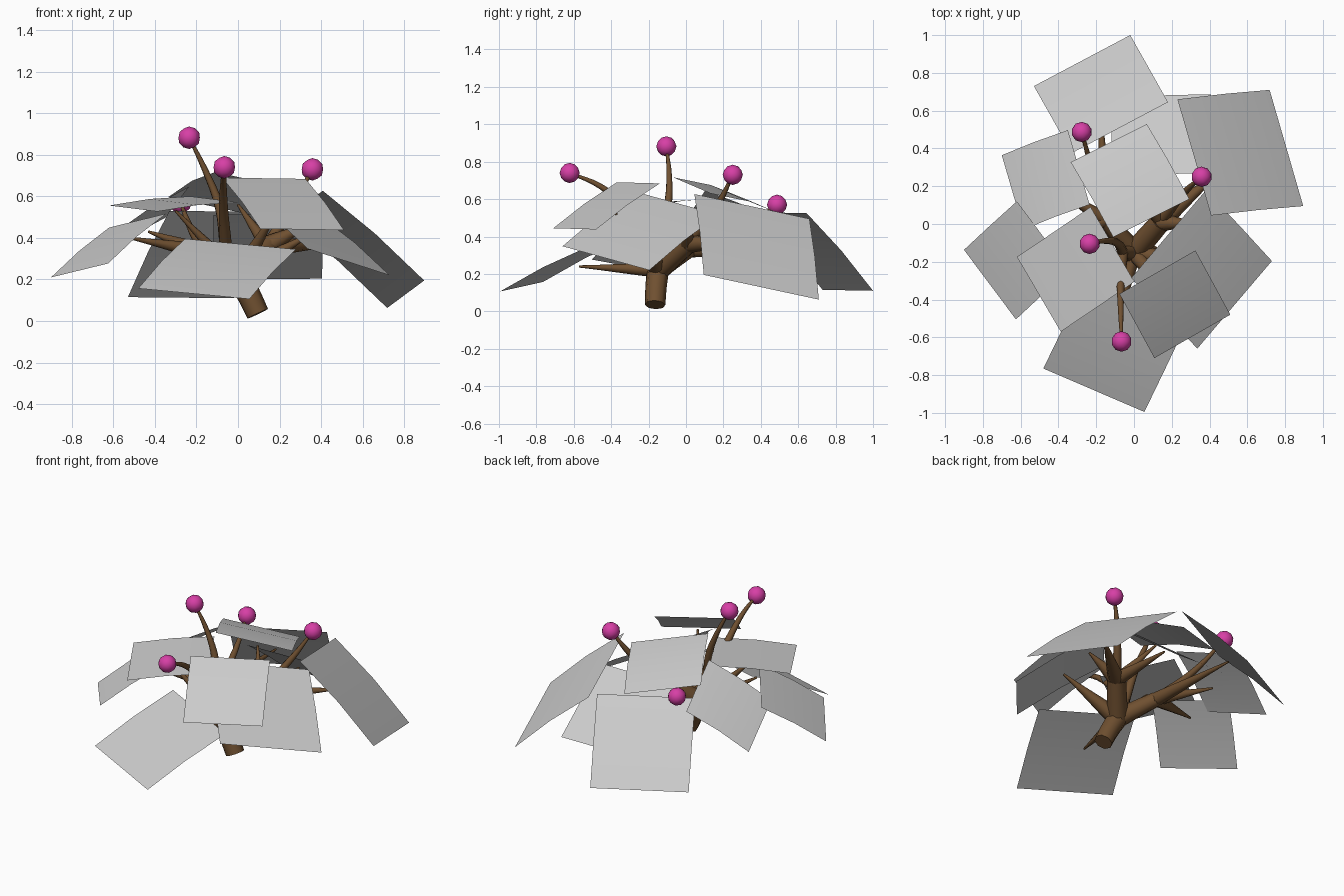
import bpy
from mathutils import Vector

if "Cube" in bpy.data.objects:
    bpy.data.objects.remove(bpy.data.objects["Cube"])


def material(name, rgb):
    m = bpy.data.materials.new(name)
    m.diffuse_color = (*rgb, 1)
    m.use_nodes = True
    m.node_tree.nodes["Principled BSDF"].inputs["Base Color"].default_value = m.diffuse_color
    return m


bark = material("bark", (0.16, 0.08, 0.03))
pink = material("pink", (0.68, 0.05, 0.38))


def leaf(name, corner, side_a, side_b, rise=.02):
    """Square leaf card, gently folded halfway down its slope."""
    p, a, b = Vector(corner), Vector(side_a), Vector(side_b)
    u, v = a - p, b - p
    if abs(v.z) > abs(u.z):
        u, v = v, u
    n = u.cross(v).normalized()
    n *= (1 if n.z > 0 else -1) * rise * u.length
    rows = [p, p + u / 2 + n, p + u]
    verts = rows + [r + v for r in rows]
    me = bpy.data.meshes.new(name)
    me.from_pydata(verts, [], [(0, 1, 4, 3), (1, 2, 5, 4)])
    me.shade_smooth()
    bpy.context.collection.objects.link(bpy.data.objects.new(name, me))


def branch(name, points, r0, r1):
    """Tapered smooth tube along a smoothed path."""
    cu = bpy.data.curves.new(name, 'CURVE')
    cu.dimensions = '3D'
    cu.bevel_depth = 1
    cu.bevel_resolution = 2
    cu.resolution_u = 4
    cu.use_fill_caps = True
    sp = cu.splines.new('BEZIER')
    sp.bezier_points.add(len(points) - 1)
    for i, co in enumerate(points):
        bp = sp.bezier_points[i]
        bp.co = co
        bp.handle_left_type = bp.handle_right_type = 'AUTO'
        bp.radius = r0 + (r1 - r0) * i / (len(points) - 1)
    ob = bpy.data.objects.new(name, cu)
    bpy.context.collection.objects.link(ob)
    cu.materials.append(bark)
    bpy.ops.object.select_all(action='DESELECT')
    ob.select_set(True)
    bpy.context.view_layer.objects.active = ob
    bpy.ops.object.convert(target='MESH')
    bpy.ops.object.shade_smooth_by_angle(angle=1.0)


# leaf canopy
leaf("leaf_back", (-.02, 1, .11), (.18, .645, .525), (-.53, .73, .115))
leaf("leaf_back_inner", (.405, .687, .204), (.408, .27, .515), (-.12, .675, .2), .01)
leaf("leaf_right_back", (.718, .71, .063), (.896, .095, .195), (.23, .66, .495))
leaf("leaf_left_back", (-.70, .364, .28), (-.35, .497, .497), (-.585, -.03, .43), .03)
leaf("leaf_top", (-.11, -.07, .717), (.293, .132, .63), (-.335, .327, .597), .04)
leaf("leaf_left", (-.9, -.137, .21), (-.625, -.505, .277), (-.62, .12, .45))
leaf("leaf_left_top", (-.62, -.174, .556), (-.388, -.57, .527), (-.23, .09, .60))
leaf("leaf_front", (.055, -.995, .106), (.28, -.525, .345), (-.48, -.765, .157))
leaf("leaf_front_top", (.51, -.48, .438), (.325, -.14, .684), (.108, -.71, .444))
leaf("leaf_right", (.73, -.196, .22), (.335, -.66, .348), (.38, .178, .516))

# leaning trunk and two main limbs
hub = (.0, -.15, .22)
left = (-.15, .02, .33)
right = (.14, .01, .36)
upper = (-.06, -.15, .37)
branch("trunk", [(.095, -.165, .035), (.05, -.16, .13), hub], .055, .06)
branch("left_limb", [hub, (-.08, -.06, .28), left], .058, .045)
branch("right_limb", [hub, (.07, -.07, .29), right], .062, .055)
branch("upper_limb", [hub, upper], .045, .027)

# twigs reaching towards the leaves
for i, (start, end, base) in enumerate([
        (left, (-.52, -.11, .40), .042), (left, (-.43, .20, .43), .042),
        (left, (-.18, .64, .32), .042), (right, (.49, .31, .37), .05),
        (right, (.13, .43, .365), .042), (right, (.34, .0, .47), .05),
        (right, (.0, .20, .56), .035), (hub, (-.1, -.57, .24), .04),
        (hub, (.19, -.39, .54), .045), (hub, (-.30, -.24, .53), .04),
        (hub, (.35, -.22, .42), .055)]):
    branch(f"twig_{i}", [start, end], base, .006)

# flower stems and round flowers
for i, path in enumerate([
        [left, (-.22, .28, .43), (-.277, .487, .57)],
        [right, (.27, .17, .57), (.358, .25, .73)],
        [upper, (-.09, -.10, .55), (-.16, -.09, .73), (-.235, -.105, .882)],
        [upper, (-.07, -.3, .54), (-.07, -.46, .67), (-.066, -.622, .74)]]):
    branch(f"flower_stem_{i}", path, .03, .007)
    bpy.ops.mesh.primitive_ico_sphere_add(subdivisions=2, radius=.054, location=path[-1])
    bpy.context.object.name = f"flower_{i}"
    bpy.context.object.data.materials.append(pink)
    bpy.ops.object.shade_smooth()
